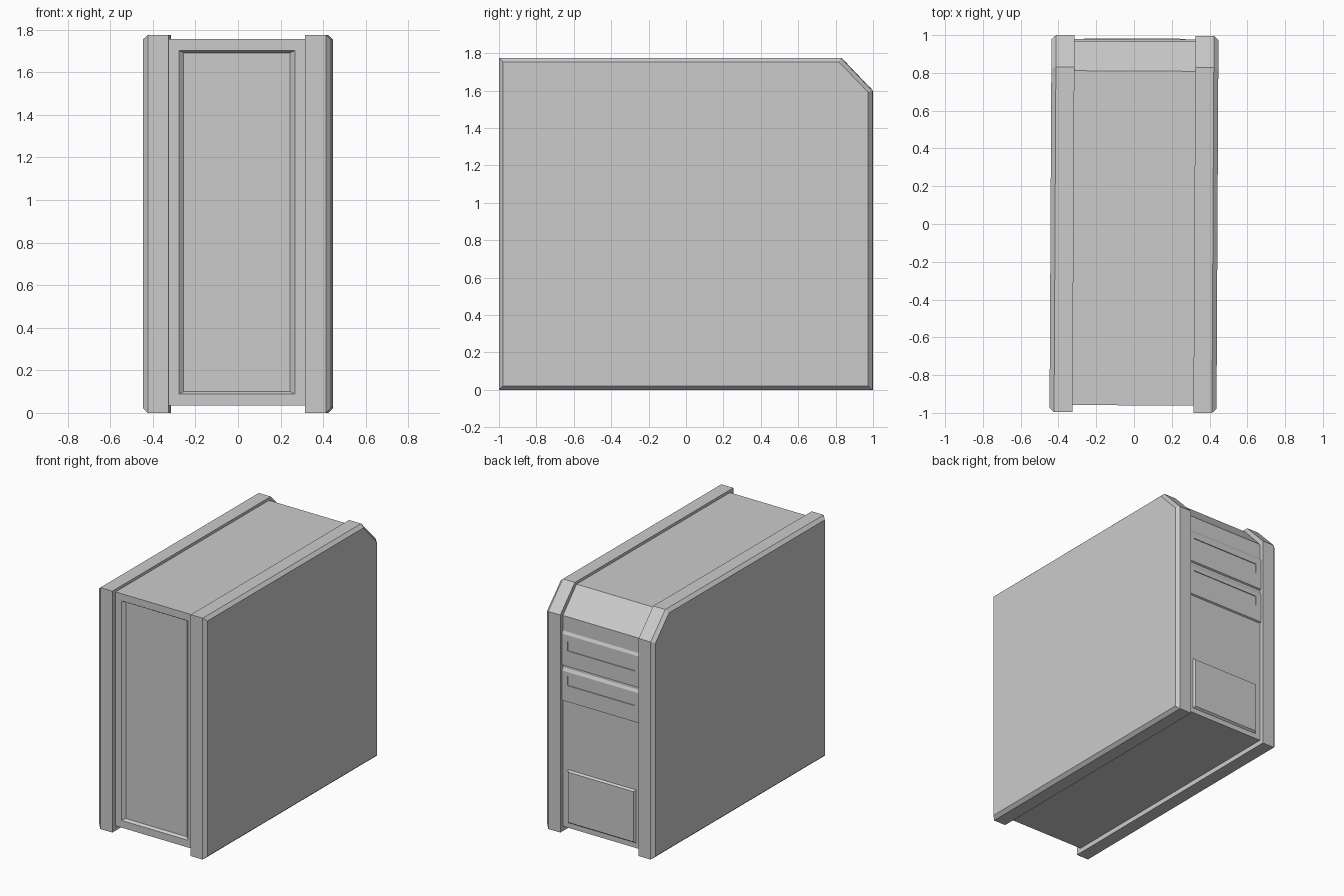
import bpy, bmesh, math

if "Cube" in bpy.data.objects:
    bpy.data.objects.remove(bpy.data.objects["Cube"])

YAW = math.radians(-0.3)  # the whole case sits very slightly turned


def add_object(name, bm):
    bmesh.ops.recalc_face_normals(bm, faces=bm.faces[:])
    mesh = bpy.data.meshes.new(name)
    bm.to_mesh(mesh)
    bm.free()
    ob = bpy.data.objects.new(name, mesh)
    ob.rotation_euler.z = YAW
    bpy.context.collection.objects.link(ob)
    return ob


def extrude_profile(profile, x0, x1):
    """Extrude a (y, z) outline along x; returns the bmesh and its x1 cap."""
    bm = bmesh.new()
    a = [bm.verts.new((x0, y, z)) for y, z in profile]
    b = [bm.verts.new((x1, y, z)) for y, z in profile]
    n = len(profile)
    bm.faces.new(a)
    cap = bm.faces.new(b)
    for i in range(n):
        j = (i + 1) % n
        bm.faces.new((a[i], a[j], b[j], b[i]))
    bmesh.ops.recalc_face_normals(bm, faces=bm.faces[:])
    return bm, cap


def tapered_plate(name, half_w, z0, z1, y0, y1, dx=0.0, dz=0.0):
    """Block from y0 to y1 whose y1 end shrinks by dx and dz per side."""
    bm = bmesh.new()
    rings = []
    for y, ix, iz in ((y0, 0, 0), (y1, dx, dz)):
        w = half_w - ix
        rings.append([bm.verts.new((x, y, z)) for x, z in
                      ((-w, z0 + iz), (w, z0 + iz), (w, z1 - iz), (-w, z1 - iz))])
    a, b = rings
    bm.faces.new(a)
    bm.faces.new(b)
    for i in range(4):
        j = (i + 1) % 4
        bm.faces.new((a[i], a[j], b[j], b[i]))
    return add_object(name, bm)


def cut(target, cutter):
    mod = target.modifiers.new(cutter.name, 'BOOLEAN')
    mod.operation = 'DIFFERENCE'
    mod.solver = 'EXACT'
    mod.object = cutter
    cutter.hide_render = True
    cutter.display_type = 'WIRE'


# Side panels: clipped-corner slab with a chamfered outer face, mirrored
E = 0.998
bm, cap = extrude_profile([(-E, 0), (E, 0), (E, 1.60), (0.83, 1.775), (-E, 1.775)],
                          0.32, 0.418)
bmesh.ops.inset_region(bm, faces=[cap], thickness=0.022, depth=0.024,
                       use_even_offset=True)
panels = add_object("side_panels", bm)
panels.modifiers.new("mirror", 'MIRROR')

# Central body, with two raised drive bays in its outline
base, bay = 0.967, 0.978
outline = [(-0.96, 0.035), (base, 0.035)]
for low, high in ((0.96, 1.205), (1.22, 1.475)):
    outline += [(base, low), (bay, low + 0.006), (bay, high - 0.02), (base, high)]
outline += [(base, 1.585), (0.81, 1.755), (-0.96, 1.755)]
bm, cap = extrude_profile(outline, -0.32, 0.32)
body = add_object("case_body", bm)

# Sunken panel on the front
cut(body, tapered_plate("front_recess_cutter", 0.278, 0.085, 1.705,
                        -0.965, -0.94, 0.028, 0.015))

# Drive slots
for i, (z0, z1) in enumerate(((1.34, 1.41), (1.085, 1.155))):
    cut(body, tapered_plate(f"drive_slot_cutter_{i + 1}", 0.275, z0, z1, 1.0, bay - 0.006))

# Raised lower cover
tapered_plate("lower_cover", 0.285, 0.065, 0.47, base - 0.01, 0.982, 0.018, 0.018)
